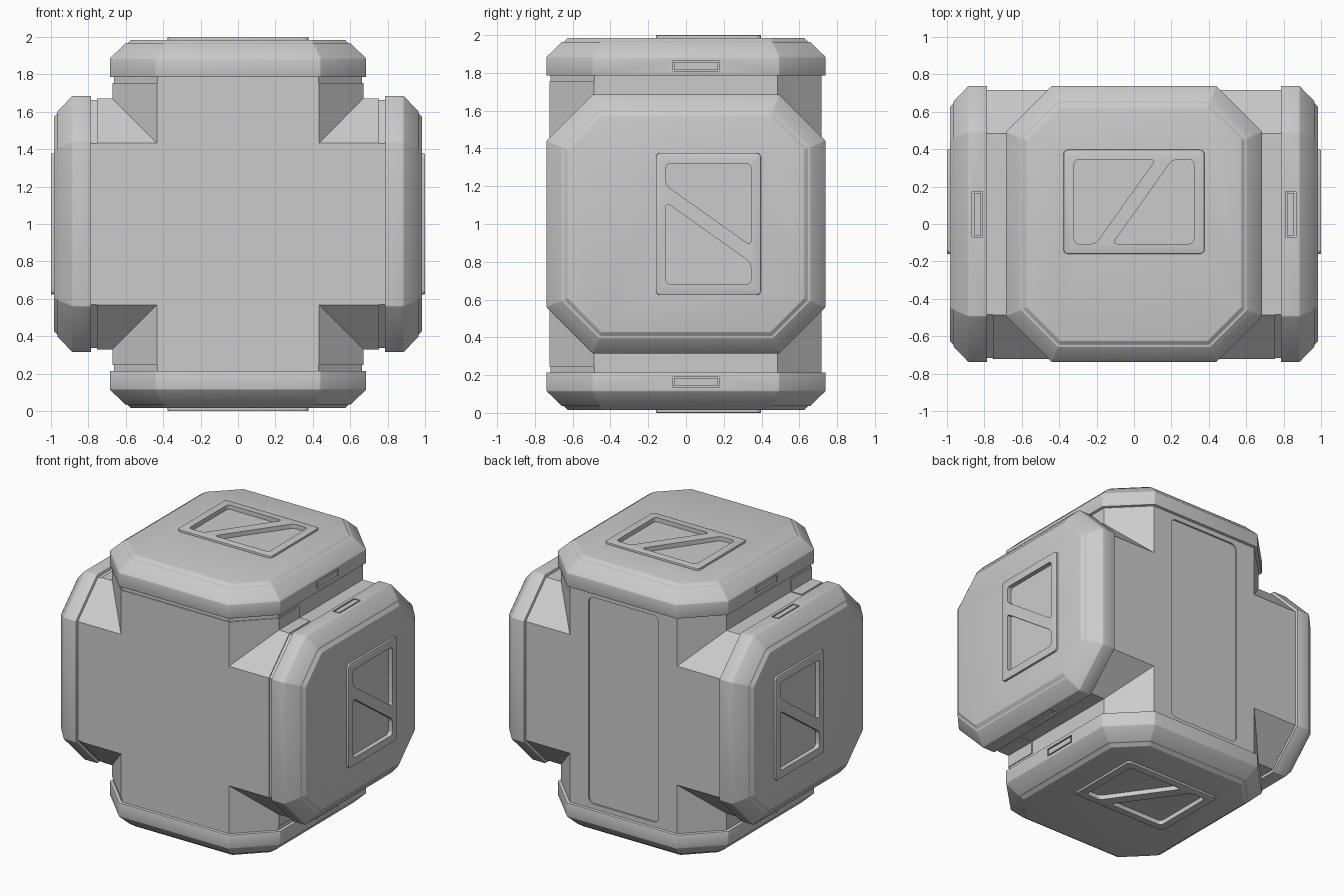
import bpy, bmesh, math
from mathutils import Matrix

cube = bpy.data.objects.get("Cube")
if cube:
    bpy.data.objects.remove(cube, do_unlink=True)

grey = bpy.data.materials.new("painted_grey")
grey.use_nodes = True
grey.diffuse_color = (0.6, 0.6, 0.6, 1)
grey.node_tree.nodes["Principled BSDF"].inputs["Base Color"].default_value = (0.6, 0.6, 0.6, 1)

HALF_X, HALF_Y, CHAMFER = 0.685, 0.738, 0.245
CENTRE = Matrix.Translation((0, 0, 1))


def octagon(inset):
    """Chamfered rectangle, shrunk evenly by inset."""
    x, y = HALF_X - inset, HALF_Y - inset
    c = CHAMFER - inset * 0.586
    quarter = [(x, y - c), (x - c, y)]
    half = quarter + [(-px, py) for px, py in reversed(quarter)]
    return half + [(-px, -py) for px, py in half]


def loft(name, rings):
    """Solid through a stack of (outline, height) rings."""
    bm = bmesh.new()
    loops = [[bm.verts.new((x, y, z)) for x, y in pts] for pts, z in rings]
    for low, high in zip(loops, loops[1:]):
        n = len(low)
        for i in range(n):
            j = (i + 1) % n
            bm.faces.new((low[i], low[j], high[j], high[i]))
    bm.faces.new(loops[0])
    bm.faces.new(loops[-1])
    bmesh.ops.recalc_face_normals(bm, faces=bm.faces[:])
    mesh = bpy.data.meshes.new(name)
    bm.to_mesh(mesh)
    bm.free()
    mesh.materials.append(grey)
    obj = bpy.data.objects.new(name, mesh)
    bpy.context.collection.objects.link(obj)
    return obj


def prism(name, pts, z0, z1, radius=0.0):
    """Extruded outline with rounded upright corners."""
    obj = loft(name, [(pts, z0), (pts, z1)])
    if radius:
        bm = bmesh.new()
        bm.from_mesh(obj.data)
        upright = [e for e in bm.edges
                   if abs(e.verts[0].co.z - e.verts[1].co.z) > 1e-4]
        bmesh.ops.bevel(bm, geom=upright, offset=radius, segments=4,
                        profile=0.5, affect='EDGES')
        bm.to_mesh(obj.data)
        bm.free()
    return obj


def rect(x0, x1, y0, y1):
    return [(x0, y0), (x1, y0), (x1, y1), (x0, y1)]


def apply_modifier(obj, mod):
    bpy.context.view_layer.objects.active = obj
    bpy.ops.object.modifier_apply(modifier=mod.name)


def combine(obj, other, operation, keep=False):
    mod = obj.modifiers.new("combine", 'BOOLEAN')
    mod.operation, mod.object, mod.solver = operation, other, 'EXACT'
    apply_modifier(obj, mod)
    if not keep:
        bpy.data.objects.remove(other, do_unlink=True)


def bevel(obj, width, segments=2):
    mod = obj.modifiers.new("bevel", 'BEVEL')
    mod.width, mod.segments = width, segments
    mod.limit_method, mod.angle_limit = 'ANGLE', math.radians(25)
    apply_modifier(obj, mod)


def smooth(obj):
    bpy.ops.object.select_all(action='DESELECT')
    obj.select_set(True)
    bpy.context.view_layer.objects.active = obj
    bpy.ops.object.shade_smooth_by_angle(angle=math.radians(35))


def cross(name, inset, reach):
    """Upright and sideways octagonal tubes merged into one cross."""
    body = prism(name, octagon(inset), -reach, reach)
    arm = prism("arm", octagon(inset), -reach, reach)
    arm.data.transform(Matrix.Rotation(math.pi / 2, 4, 'Y'))
    combine(body, arm, 'UNION')
    return body


# Cross-shaped body with a recessed panel on the back
body = cross("body", 0.021, 0.85)
panel = prism("panel_cutter", rect(-0.28, 0.28, -0.75, 0.75), 0, 0.1, 0.04)
panel.data.transform(Matrix.Translation((0, HALF_Y - 0.033, 0)) @ Matrix.Rotation(-math.pi / 2, 4, 'X'))
combine(body, panel, 'DIFFERENCE')
body.matrix_world = CENTRE
smooth(body)

# Thin raised shell over the front part of the body
shell = cross("front_shell", 0.015, 0.755)
combine(shell, prism("front_half", rect(-1, 1, -1, -0.25), -1, 1), 'INTERSECT')
shell.matrix_world = CENTRE
smooth(shell)

# End cap: stepped, chamfered octagon
cap = loft("top_cap", [(octagon(d), z) for d, z in
                       [(0, 0.785), (0, 0.885), (0.082, 0.965), (0.09, 0.963), (0.112, 0.985)]])
bevel(cap, 0.006)

# Badge plate with two sloped pockets cut through into the cap
plate = prism("top_plate", rect(-0.377, 0.377, -0.16, 0.397), 0.975, 1.0, 0.025)
bevel(plate, 0.005)
MIDDLE_Y = 0.119
pocket = [(-0.32, 0.225), (-0.32, -0.225), (-0.205, -0.225), (0.115, 0.225)]
for sign in (1, -1):
    outline = [(sign * x, MIDDLE_Y + sign * y) for x, y in pocket]
    cutter = prism("pocket_cutter", outline, 0.968, 1.05, 0.025)
    combine(cap, cutter, 'DIFFERENCE', keep=True)
    combine(plate, cutter, 'DIFFERENCE')

# Latches: a slot in each side of the cap, nearly filled by a block
blocks = []
for sign in (1, -1):
    def slab(name, gap, x0, x1):
        lo, hi = sorted((sign * x0, sign * x1))
        return prism(name, rect(lo, hi, -0.07 + gap, 0.175 - gap), 0.81 + gap, 0.865 - gap)
    combine(cap, slab("slot_cutter", 0, HALF_X - 0.015, HALF_X + 0.05), 'DIFFERENCE')
    blocks.append(slab("top_latches", 0.009, HALF_X - 0.02, HALF_X - 0.001))
latches = blocks[0]
combine(latches, blocks[1], 'UNION')

# Repeat the finished end on all four arms
for part in (cap, plate, latches):
    smooth(part)
    part.matrix_world = CENTRE
    for k, side in enumerate(("left", "bottom", "right"), 1):
        copy = bpy.data.objects.new(part.name.replace("top", side), part.data)
        bpy.context.collection.objects.link(copy)
        copy.matrix_world = CENTRE @ Matrix.Rotation(k * math.pi / 2, 4, 'Y')
